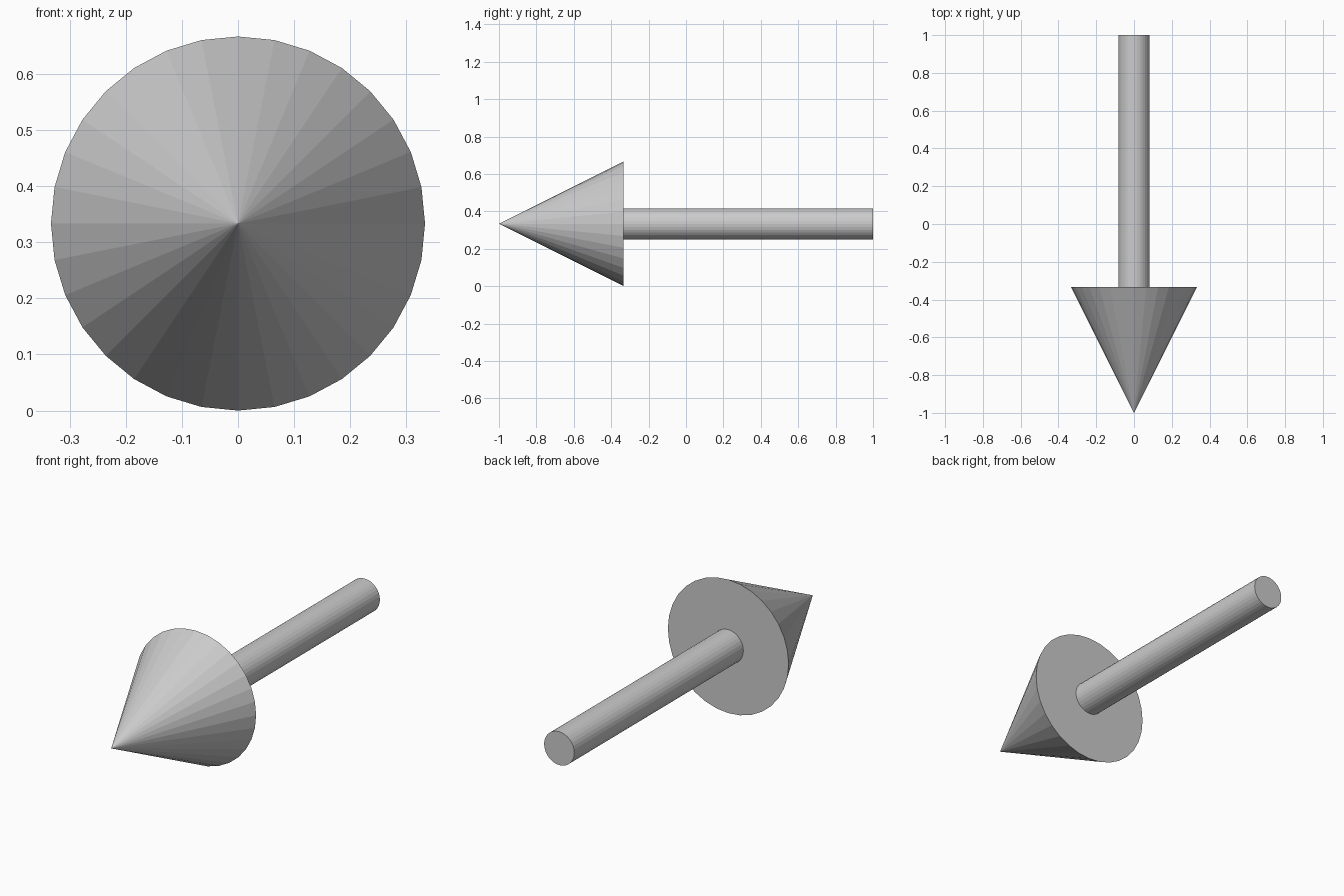
import bpy
import math

if "Cube" in bpy.data.objects:
    bpy.data.objects.remove(bpy.data.objects["Cube"])

R = 1 / 3          # head radius, also the axis height
SIDES = 32

grey = bpy.data.materials.new("light_grey")
grey.diffuse_color = (0.6, 0.6, 0.6, 1)
grey.use_nodes = True
grey.node_tree.nodes["Principled BSDF"].inputs["Base Color"].default_value = grey.diffuse_color


def along_y(name, r_back, r_front, y_back, y_front):
    """Cone or cylinder on the arrow axis, narrowing towards -y."""
    bpy.ops.mesh.primitive_cone_add(
        vertices=SIDES, radius1=r_back, radius2=r_front,
        depth=y_back - y_front,
        location=(0, (y_back + y_front) / 2, R),
        rotation=(math.pi / 2, 0, 0))
    ob = bpy.context.object
    ob.name = name
    ob.data.materials.append(grey)
    return ob


# Pointed head, tip towards the front
along_y("arrow_head", R, 0, -R, -1)
# Straight shaft to the back
along_y("arrow_shaft", R / 4, R / 4, 1, -R)
